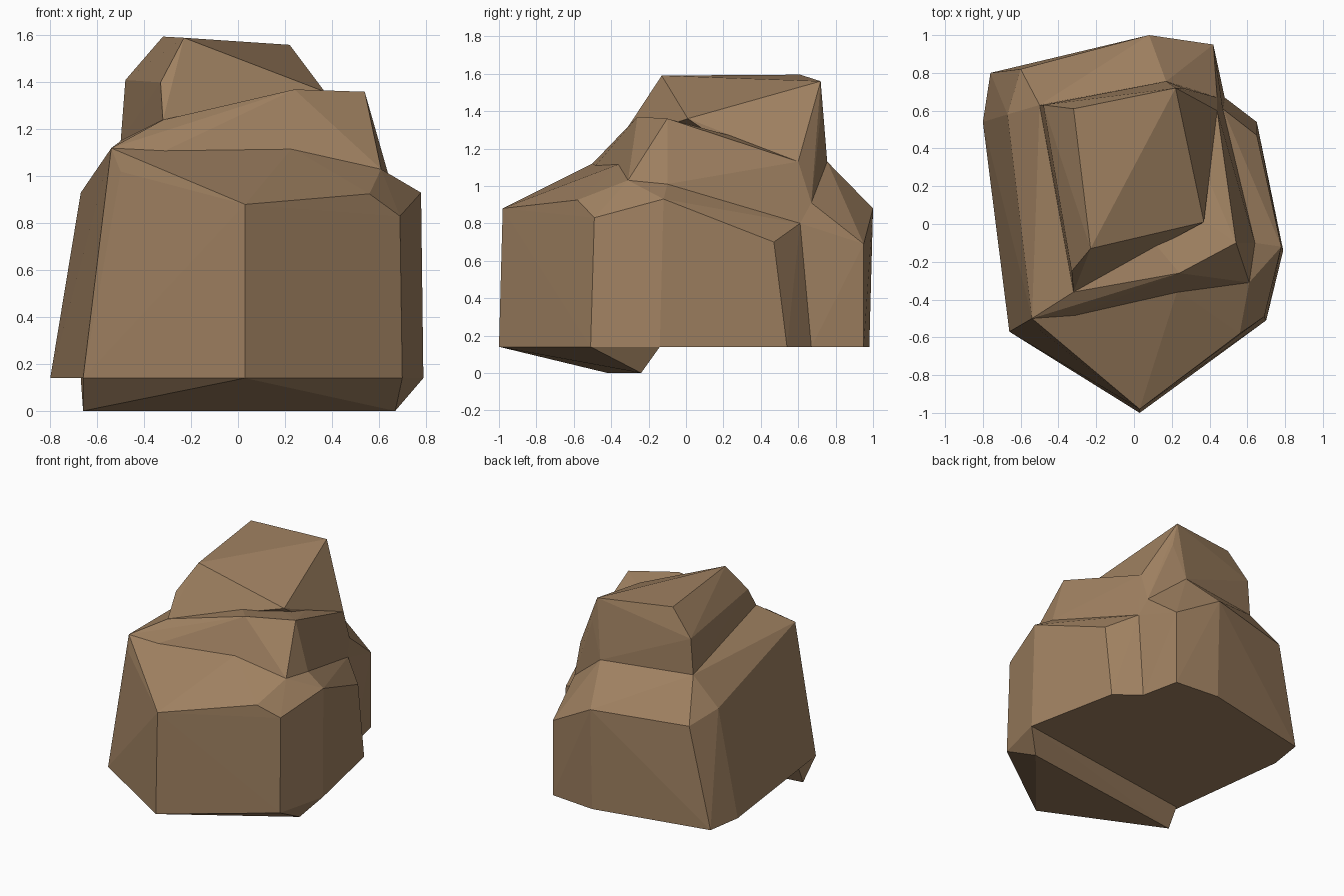
import bpy
import bmesh

cube = bpy.data.objects.get("Cube")
if cube:
    bpy.data.objects.remove(cube, do_unlink=True)

# One flat colour for the whole rock
stone = bpy.data.materials.new("brown_stone")
stone.use_nodes = True
colour = (0.35, 0.22, 0.12, 1)
stone.diffuse_color = colour
stone.node_tree.nodes["Principled BSDF"].inputs["Base Color"].default_value = colour


def chunk(name, *groups):
    """Make one faceted boulder chunk: the convex skin of some corner points."""
    bm = bmesh.new()
    for group in groups:
        for point in group:
            bm.verts.new(point)
    bmesh.ops.convex_hull(bm, input=bm.verts[:])
    loose = [v for v in bm.verts if not v.link_faces]
    bmesh.ops.delete(bm, geom=loose, context="VERTS")
    bmesh.ops.dissolve_limit(bm, angle_limit=0.01, verts=bm.verts[:], edges=bm.edges[:])
    bmesh.ops.recalc_face_normals(bm, faces=bm.faces[:])
    mesh = bpy.data.meshes.new(name)
    bm.to_mesh(mesh)
    bm.free()
    mesh.materials.append(stone)
    rock_part = bpy.data.objects.new(name, mesh)
    bpy.context.collection.objects.link(rock_part)
    return rock_part


def at_height(outline, z):
    return [(x, y, z) for x, y in outline]


# Underside outline, split where the chunks meet
front_outline = at_height([(-.66, -.57), (.03, -1), (.7, -.51)], .14)
side_outline = at_height([(.79, -.14), (-.67, -.35)], .14)
right_outline = at_height([(.65, .54)], .14)
seam_outline = at_height([(.48, .67), (-.8, .54)], .14)
back_outline = at_height([(.42, .95), (.08, .98), (-.76, .8)], .14)
foot_edge = at_height([(-.66, -.42), (.67, -.24)], 0)

# Top corners of the lower walls
front_shoulder = [(.03, -.98, .88), (.56, -.58, .925), (.69, -.49, .83),
                  (.78, -.12, .93), (.65, .47, .7)]
left_shoulder = [(-.54, -.5, 1.12), (-.54, -.33, 1.08)]
seam_shoulder = [(.47, .61, .8), (-.67, .58, .93)]
back_shoulder = [(.42, .95, .69), (.08, 1, .88), (-.6, .82, .87)]

# Creases between the ledges and the walls above them
front_crease = [(-.5, -.56, 1.02), (.23, -.35, 1.12), (.61, -.31, 1.03), (.64, -.1, 1.01)]
back_crease = [(-.5, .63, 1.15), (.17, .755, 1.13), (.44, .67, .91)]

# Terrace rim and summit corners
terrace_rim = [(.24, -.26, 1.37), (.54, -.1, 1.36)]
terrace_seam = [(-.32, -.36, 1.24), (.44, .6, 1.13)]
summit_sides = [(-.33, -.25, 1.4), (-.48, .63, 1.41), (.37, .01, 1.36), (.26, .72, 1.38)]
summit_top = [(-.23, -.13, 1.59), (-.32, .61, 1.595), (.22, .72, 1.56)]

# Rock chunks from the ground up
chunk("foot_wedge", front_outline, side_outline, foot_edge)
chunk("front_block", front_outline, side_outline, right_outline, seam_outline,
      front_shoulder, left_shoulder, seam_shoulder, front_crease)
chunk("back_block", seam_outline, back_outline, seam_shoulder, back_shoulder, back_crease)
chunk("middle_terrace", left_shoulder, seam_shoulder, front_crease, back_crease,
      terrace_rim, terrace_seam)
chunk("summit_block", terrace_seam, back_crease, summit_sides, summit_top)
